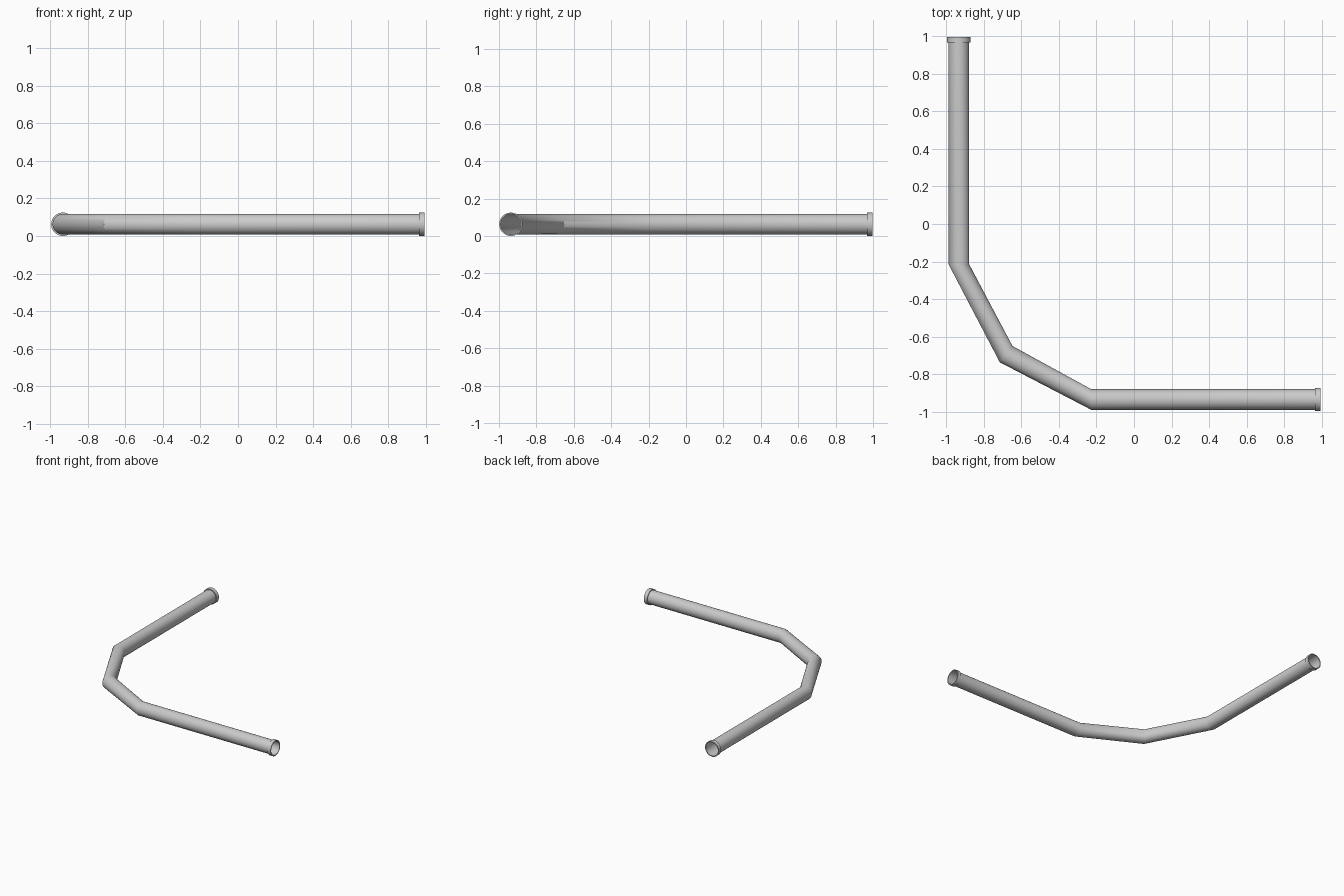
import bpy, bmesh, math
from mathutils import Vector

if "Cube" in bpy.data.objects:
    bpy.data.objects.remove(bpy.data.objects["Cube"])

SIDES = 32
Z = 0.0625      # height of the pipe axis
R = 0.055       # pipe radius
RC = 0.0625     # collar radius


def sweep(name, stations):
    """Skin circular rings; station = (x, y, in-plane ring angle in degrees, radius)."""
    bm = bmesh.new()
    rings = []
    for x, y, ang, r in stations:
        a = math.radians(ang)
        side = Vector((math.cos(a), math.sin(a), 0))
        ring = []
        for i in range(SIDES):
            t = 2 * math.pi * i / SIDES
            p = Vector((x, y, Z)) + side * r * math.cos(t) + Vector((0, 0, r * math.sin(t)))
            ring.append(bm.verts.new(p))
        rings.append(ring)
    for a, b in zip(rings, rings[1:]):
        for i in range(SIDES):
            j = (i + 1) % SIDES
            bm.faces.new((a[i], a[j], b[j], b[i]))
    me = bpy.data.meshes.new(name)
    bm.to_mesh(me)
    bm.free()
    ob = bpy.data.objects.new(name, me)
    bpy.context.collection.objects.link(ob)
    bpy.ops.object.select_all(action='DESELECT')
    ob.select_set(True)
    bpy.context.view_layer.objects.active = ob
    bpy.ops.object.shade_smooth_by_angle(angle=math.radians(30))
    return ob


# Open bent pipe: straight, two short bend segments, straight
sweep("pipe", [
    (-0.934, 0.998, 0, R),
    (-0.934, -0.215, 0, R),
    (-0.682, -0.694, 52, R),
    (-0.228, -0.936, 90, R),
    (0.995, -0.936, 90, R),
])

# Raised collars around both open ends
profile = [(0.0, R), (0.0, RC), (-0.03, RC), (-0.03, R)]
sweep("back_collar", [(-0.934, 0.998 + d, 0, r) for d, r in reversed(profile)][::-1])
sweep("right_collar", [(0.995 + d, -0.936, 90, r) for d, r in reversed(profile)])

# Outward normals everywhere
for ob in bpy.context.collection.objects:
    bm = bmesh.new()
    bm.from_mesh(ob.data)
    bm.normal_update()
    score = 0
    for f in bm.faces:
        c = f.calc_center_median()
        score += f.normal.z * (c.z - Z)
    if score < 0:
        bmesh.ops.reverse_faces(bm, faces=bm.faces[:])
    bm.to_mesh(ob.data)
    bm.free()
